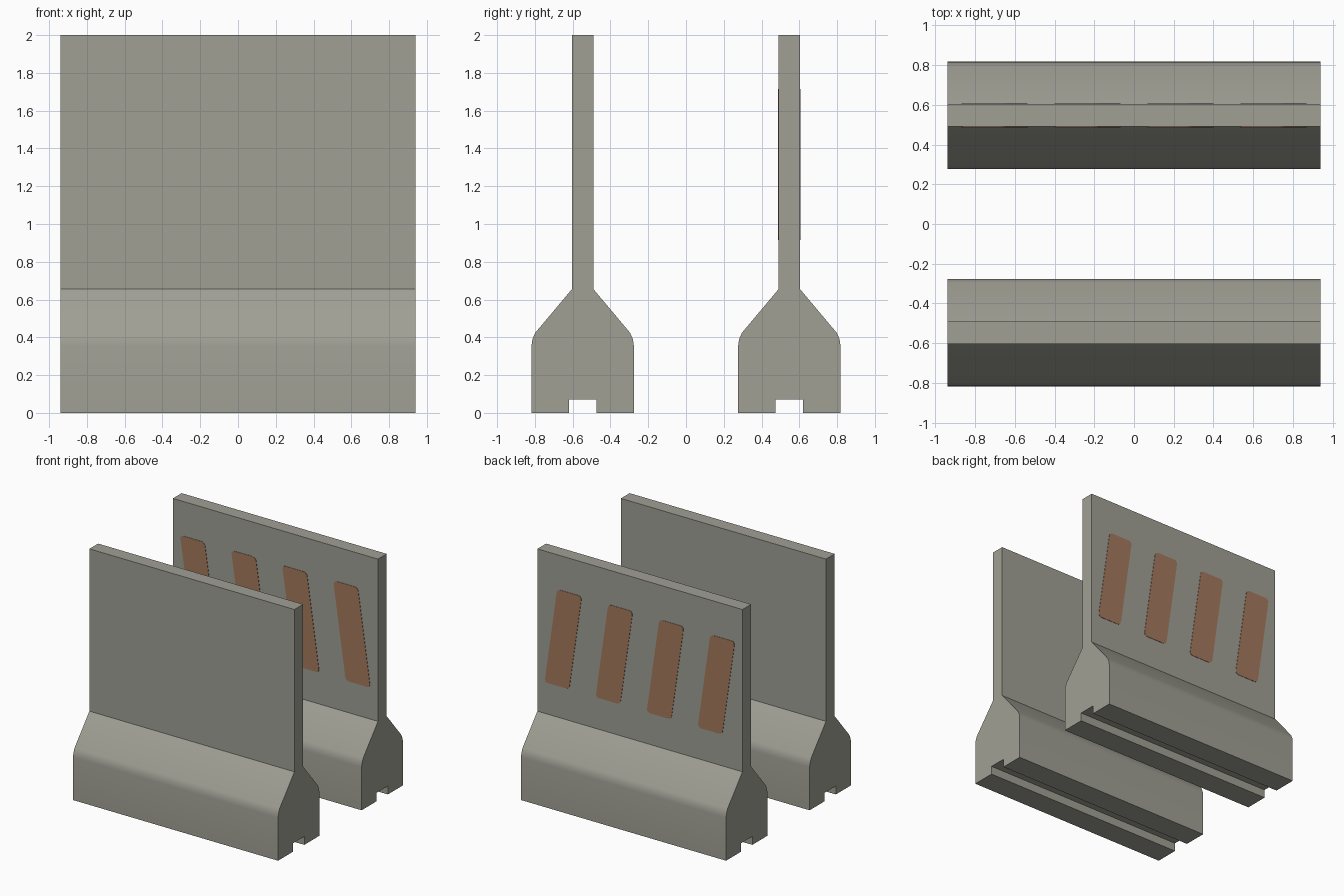
import bpy, bmesh, math

if "Cube" in bpy.data.objects:
    bpy.data.objects.remove(bpy.data.objects["Cube"])

HALF_LEN = 0.94    # half length along x
CENTRE_Y = 0.547   # distance of each barrier from the middle
WALL = 0.057       # half thickness of the upright wall


def material(name, rgb):
    m = bpy.data.materials.new(name)
    m.diffuse_color = (*rgb, 1)
    m.use_nodes = True
    m.node_tree.nodes["Principled BSDF"].inputs["Base Color"].default_value = m.diffuse_color
    return m


concrete = material("concrete_grey", (0.35, 0.35, 0.30))
rust = material("rust_orange", (0.37, 0.19, 0.11))


def extrude_outline(name, points, depth, mat, corner=0.0):
    """Extrude a closed planar outline by the depth vector."""
    bm = bmesh.new()
    face = bm.faces.new([bm.verts.new(p) for p in points])
    if corner:
        bmesh.ops.bevel(bm, geom=bm.verts[:], offset=corner, segments=3,
                        profile=0.5, affect='VERTICES')
    geom = bmesh.ops.extrude_face_region(bm, geom=bm.faces[:], use_keep_orig=True)["geom"]
    bmesh.ops.translate(bm, vec=depth,
                        verts=[g for g in geom if isinstance(g, bmesh.types.BMVert)])
    bmesh.ops.recalc_face_normals(bm, faces=bm.faces[:])
    mesh = bpy.data.meshes.new(name)
    bm.to_mesh(mesh)
    bm.free()
    mesh.materials.append(mat)
    ob = bpy.data.objects.new(name, mesh)
    bpy.context.collection.objects.link(ob)
    return ob


# Barriers: half profile (y, z) from the notch up to the wall top, mirrored
half = [(0.073, 0.07), (0.073, 0), (0.271, 0), (0.271, 0.355), (0.266, 0.39),
        (0.251, 0.424), (WALL, 0.655), (WALL, 2.0)]
profile = half + [(-y, z) for y, z in reversed(half)]
for name, cy in (("front_barrier", -CENTRE_Y), ("back_barrier", CENTRE_Y)):
    ob = extrude_outline(name, [(-HALF_LEN, cy + y, z) for y, z in profile],
                         (2 * HALF_LEN, 0, 0), concrete)
    bpy.ops.object.select_all(action='DESELECT')
    ob.select_set(True)
    bpy.context.view_layer.objects.active = ob
    bpy.ops.object.shade_smooth_by_angle(angle=math.radians(30))

# Slanted painted stripes on both faces of the back wall
for side, label in ((-1, "inner"), (1, "outer")):
    y = CENTRE_Y + side * (WALL - 0.002)
    for i in range(4):
        x = (i - 1.5) * 0.468
        outline = [(x - 0.055, y, 0.915), (x + 0.17, y, 0.915),
                   (x + 0.055, y, 1.715), (x - 0.17, y, 1.715)]
        extrude_outline(f"{label}_stripe_{i + 1}", outline,
                        (0, side * 0.005, 0), rust, corner=0.03)
